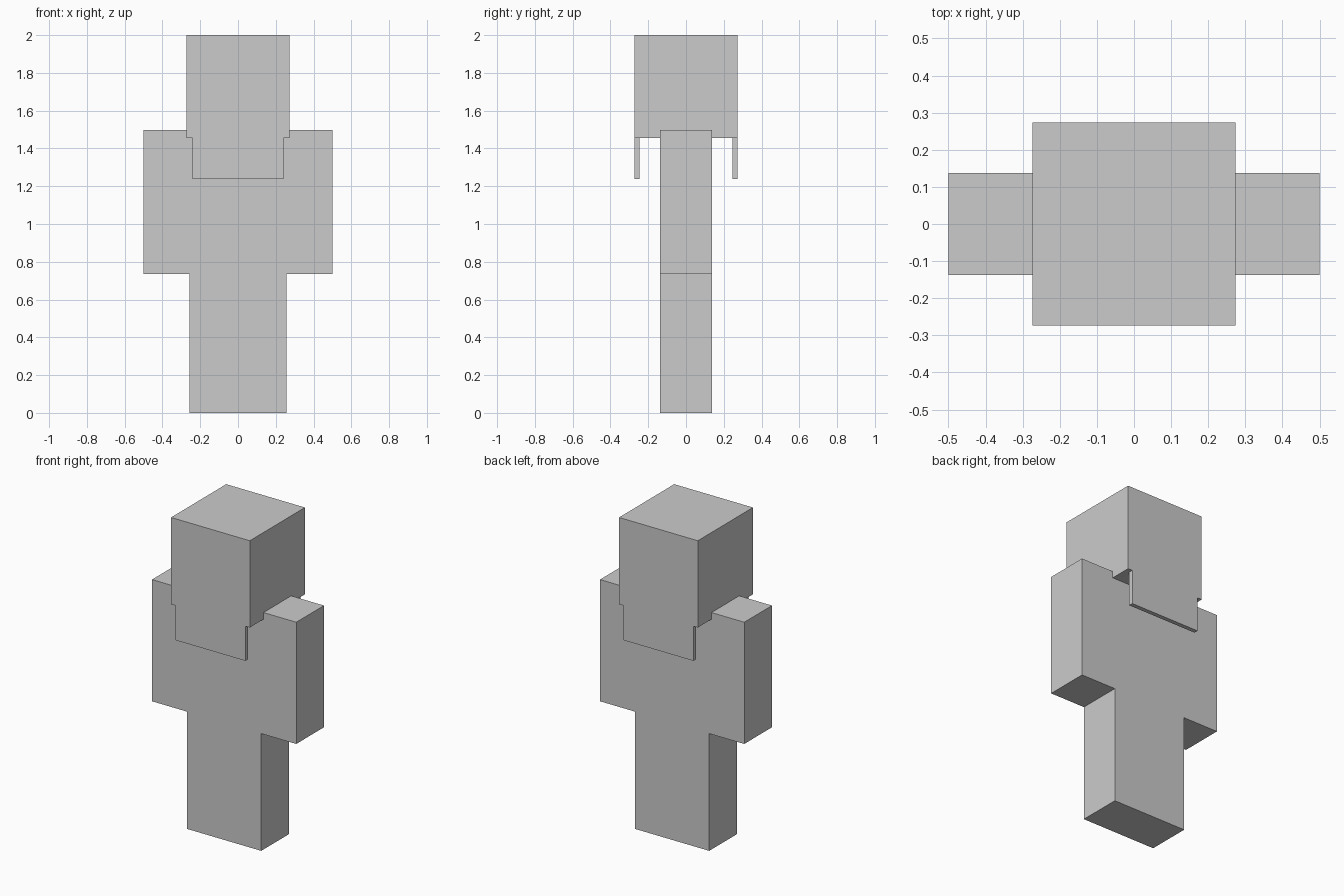
import bpy
import bmesh
from mathutils import Vector

cube = bpy.data.objects.get("Cube")
if cube:
    bpy.data.objects.remove(cube, do_unlink=True)

grey = bpy.data.materials.new("plain_grey")
grey.use_nodes = True
GREY = (0.6, 0.6, 0.6, 1.0)
grey.diffuse_color = GREY
grey.node_tree.nodes["Principled BSDF"].inputs["Base Color"].default_value = GREY


def box(name, low, high):
    """Axis-aligned flat box between two opposite corners."""
    low, high = Vector(low), Vector(high)
    bm = bmesh.new()
    bmesh.ops.create_cube(bm, size=1)
    bmesh.ops.scale(bm, vec=high - low, verts=bm.verts)
    mesh = bpy.data.meshes.new(name)
    bm.to_mesh(mesh)
    bm.free()
    mesh.materials.append(grey)
    obj = bpy.data.objects.new(name, mesh)
    obj.location = (low + high) / 2
    bpy.context.collection.objects.link(obj)
    return obj


HEAD = 0.273       # half width of the head
BODY = 0.257       # half width of torso and both legs
DEPTH = 0.137      # half depth of the body
HIP, CHIN, SHOULDER = 0.735, 1.456, 1.498

# Head and torso
box("head", (-HEAD, -HEAD, CHIN), (HEAD, HEAD, 2))
box("torso", (-BODY, -DEPTH, HIP), (BODY, DEPTH, SHOULDER))

# Limbs, one of each per side
for side, s in (("left", 1), ("right", -1)):
    arm_x = sorted((s * BODY, s * 0.5))
    leg_x = sorted((0, s * BODY))
    box(side + "_arm", (arm_x[0], -DEPTH, HIP), (arm_x[1], DEPTH, SHOULDER))
    box(side + "_leg", (leg_x[0], -DEPTH, 0), (leg_x[1], DEPTH, HIP))

# Thin flaps hanging from the head, front and back
for place, s in (("front", -1), ("back", 1)):
    y = sorted((s * 0.246, s * HEAD))
    box(place + "_flap", (-0.242, y[0], 1.239), (0.242, y[1], CHIN))
